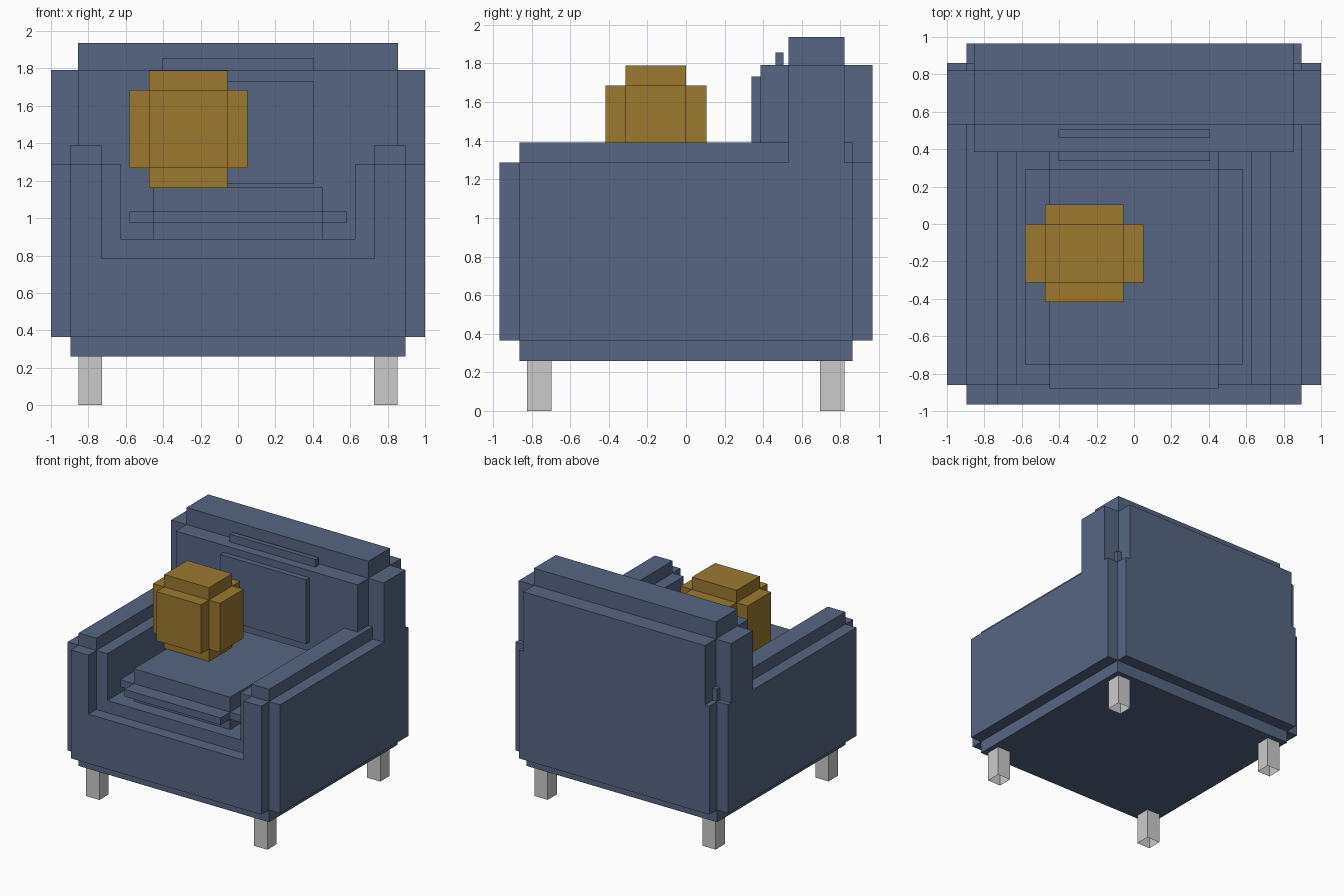
import bpy, bmesh
from mathutils import Matrix, Vector

if "Cube" in bpy.data.objects:
    bpy.data.objects.remove(bpy.data.objects["Cube"])


def material(name, rgb):
    m = bpy.data.materials.new(name)
    m.diffuse_color = (*rgb, 1)
    m.use_nodes = True
    m.node_tree.nodes["Principled BSDF"].inputs["Base Color"].default_value = m.diffuse_color
    return m


def add_box(bm, lo, hi):
    lo, hi = Vector(lo), Vector(hi)
    mat = Matrix.Translation((lo + hi) / 2) @ Matrix.Diagonal((*(hi - lo), 1))
    return bmesh.ops.create_cube(bm, size=1, matrix=mat)["verts"]


def finish(name, bm, mat=None):
    mesh = bpy.data.meshes.new(name)
    bm.to_mesh(mesh)
    bm.free()
    if mat:
        mesh.materials.append(mat)
    ob = bpy.data.objects.new(name, mesh)
    bpy.context.collection.objects.link(ob)
    return ob


def stepped_block(name, lo, hi, step, mat):
    """Block with stepped edges: three crossing boxes, each full length on one axis."""
    bm = bmesh.new()
    for axis in range(3):
        inset = Vector([0 if i == axis else step for i in range(3)])
        add_box(bm, Vector(lo) + inset, Vector(hi) - inset)
    return finish(name, bm, mat)


blue = material("blue_fabric", (0.093, 0.133, 0.223))
gold = material("gold_fabric", (0.33, 0.19, 0.028))

# Upholstered body
stepped_block("seat_base", (-1, -0.966, 0.26), (1, 0.966, 0.888), 0.104, blue)
for side, x0, x1 in (("left", -1, -0.625), ("right", 0.625, 1)):
    stepped_block(f"{side}_arm", (x0, -0.966, 0.26), (x1, 0.966, 1.39), 0.104, blue)
stepped_block("backrest", (-1, 0.385, 0.26), (1, 0.966, 1.936), 0.145, blue)

# Cushions
stepped_block("seat_cushion", (-0.58, -0.88, 0.848), (0.58, 0.42, 1.163), 0.127, blue)
stepped_block("back_cushion", (-0.53, 0.338, 1.06), (0.53, 0.63, 1.856), 0.125, blue)
stepped_block("throw_pillow", (-0.58, -0.418, 1.163), (0.05, 0.105, 1.79), 0.105, gold)

# Legs, open underneath
for side, x in (("left", -0.79), ("right", 0.79)):
    for end, y in (("front", -0.76), ("back", 0.757)):
        bm = bmesh.new()
        add_box(bm, (x - 0.0625, y - 0.0625, 0), (x + 0.0625, y + 0.0625, 0.27))
        bm.normal_update()
        bottom = [f for f in bm.faces if f.normal.z < -0.5]
        bmesh.ops.delete(bm, geom=bottom, context="FACES_ONLY")
        finish(f"{end}_{side}_leg", bm)
